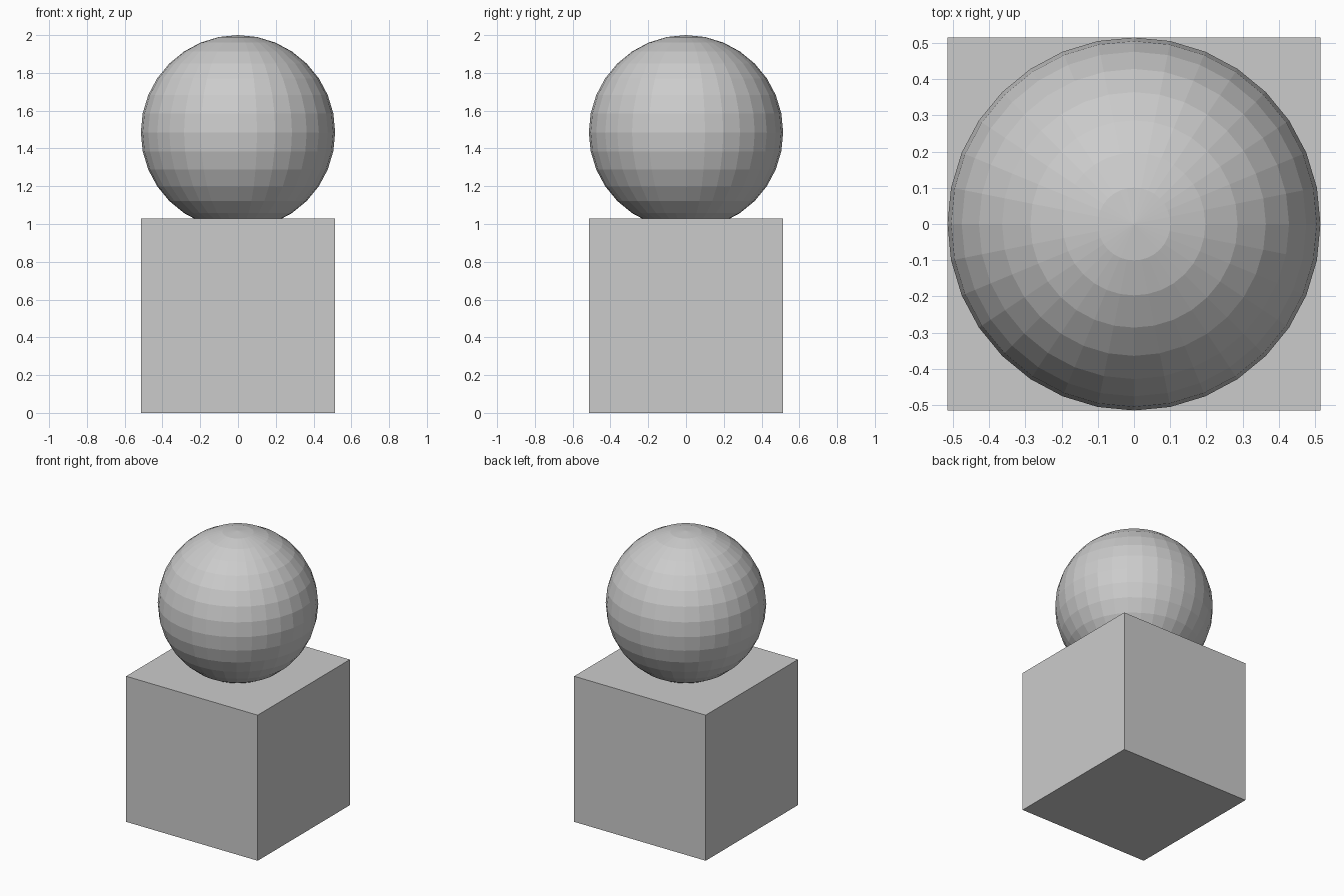
import bpy

if "Cube" in bpy.data.objects:
    bpy.data.objects.remove(bpy.data.objects["Cube"])

SIDE = 1.029
RADIUS = SIDE / 2

# Cube base standing on the ground
bpy.ops.mesh.primitive_cube_add(size=SIDE, location=(0, 0, SIDE / 2))
bpy.context.object.name = "base_cube"

# Flat-shaded ball sunk slightly into the top of the base
bpy.ops.mesh.primitive_uv_sphere_add(segments=32, ring_count=16, radius=RADIUS,
                                     location=(0, 0, 2 - RADIUS))
bpy.context.object.name = "ball"
bpy.ops.object.shade_flat()
